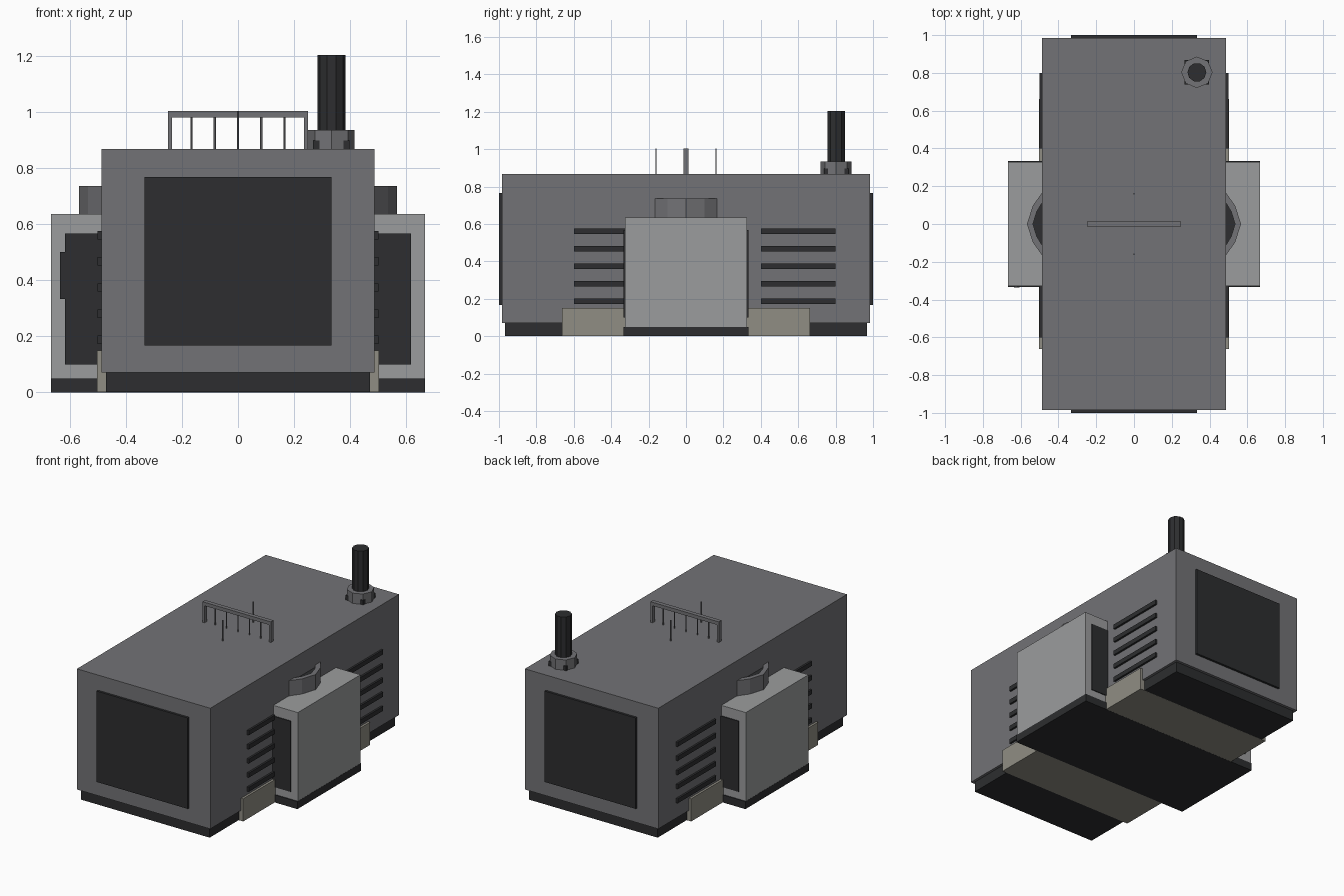
import bpy
import bmesh
import math

if "Cube" in bpy.data.objects:
    bpy.data.objects.remove(bpy.data.objects["Cube"])


def material(name, r, g, b):
    m = bpy.data.materials.new(name)
    m.diffuse_color = (r, g, b, 1)
    m.use_nodes = True
    m.node_tree.nodes["Principled BSDF"].inputs["Base Color"].default_value = m.diffuse_color
    return m


BODY = material("body_grey", 0.17, 0.17, 0.18)
LIGHT = material("light_grey", 0.33, 0.335, 0.34)
DARK = material("dark", 0.026, 0.027, 0.029)
BEIGE = material("beige", 0.28, 0.27, 0.23)


def finish(name, bm, mat):
    bmesh.ops.recalc_face_normals(bm, faces=bm.faces)
    mesh = bpy.data.meshes.new(name)
    bm.to_mesh(mesh)
    bm.free()
    mesh.materials.append(mat)
    ob = bpy.data.objects.new(name, mesh)
    bpy.context.collection.objects.link(ob)
    return ob


def box(name, x, y, z, mat):
    """Box from (min, max) ranges."""
    bm = bmesh.new()
    bmesh.ops.create_cube(bm, size=1)
    for v in bm.verts:
        v.co = [r[0] if c < 0 else r[1] for c, r in zip(v.co, (x, y, z))]
    return finish(name, bm, mat)


def prism(name, points, z0, z1, mat):
    """Vertical extrusion of a flat outline."""
    bm = bmesh.new()
    face = bm.faces.new([bm.verts.new((px, py, z0)) for px, py in points])
    ext = bmesh.ops.extrude_face_region(bm, geom=[face])["geom"]
    bmesh.ops.translate(bm, vec=(0, 0, z1 - z0),
                        verts=[g for g in ext if isinstance(g, bmesh.types.BMVert)])
    return finish(name, bm, mat)


def ngon(n, r, cx, cy):
    return [(cx + r * math.cos(math.tau * i / n), cy + r * math.sin(math.tau * i / n))
            for i in range(n)]


def span(s, a, b):
    return tuple(sorted((s * a, s * b)))


# Main housing, plinth and ground-level skirts
box("main_body", (-.487, .487), (-.985, .985), (.07, .867), BODY)
box("plinth", (-.47, .47), (-.967, .967), (.001, .07), DARK)
box("beige_skirt", (-.502, .502), (-.663, .663), (.0005, .15), BEIGE)
box("side_unit_base", (-.667, .667), (-.333, .333), (0, .05), DARK)
box("side_units", (-.666, .666), (-.327, .327), (.05, .635), LIGHT)

# End panels
for s, end in ((-1, "front"), (1, "back")):
    box(f"{end}_panel", (-.333, .333), span(s, .98, 1.0), (.167, .767), DARK)

# Side details: unit doors, louvres, fan housings
for sx, side in ((-1, "left"), (1, "right")):
    for sy, end in ((-1, "front"), (1, "back")):
        box(f"{side}_{end}_door", span(sx, .48, .617), span(sy, .32, .333), (.1, .567), DARK)
    for i in range(5):
        z = .187 + i * .0933
        for y in ((-.6, -.2), (.4, .8)):
            box(f"{side}_louvre", span(sx, .475, .5), y, (z - .015, z + .015), DARK)

    outer = [(.45, -.185), (.487, -.165), (.535, -.098), (.567, 0),
             (.535, .098), (.487, .165), (.45, .185)]
    inner = [(.45, .14), (.487, .112), (.515, .065), (.535, 0),
             (.515, -.065), (.487, -.112), (.45, -.14)]
    flip = lambda pts: [(sx * x, y) for x, y in pts]
    prism(f"{side}_fan_ring", flip(outer + inner), .63, .735, BODY)
    prism(f"{side}_fan_well", flip(inner), .63, .72, DARK)

# Door handle on the left front door
box("door_handle", (-.635, -.605), (-.336, -.32), (.333, .5), DARK)

# Roof rail with thin rods
box("rail_bar", (-.25, .25), (-.014, .014), (.98, 1.003), BODY)
for s in (-1, 1):
    box("rail_post", span(s, .235, .25), (-.014, .014), (.86, .98), BODY)
    prism("roof_antenna", ngon(6, .004, 0, s * .16), .86, 1.003, BODY)
for i in range(-2, 3):
    prism("rail_rod", ngon(6, .004, i * .083, 0), .86, .985, BODY)

# Exhaust stack with bolted collar
CX, CY = .333, .803
prism("stack_collar", ngon(8, .083, CX, CY), .86, .935, BODY)
prism("exhaust_stack", ngon(10, .05, CX, CY), .86, 1.203, DARK)
for sx in (-1, 1):
    for sy in (-1, 1):
        bx, by = CX + sx * .053, CY + sy * .053
        box("collar_bolt", (bx - .012, bx + .012), (by - .012, by + .012), (.865, .897), DARK)
